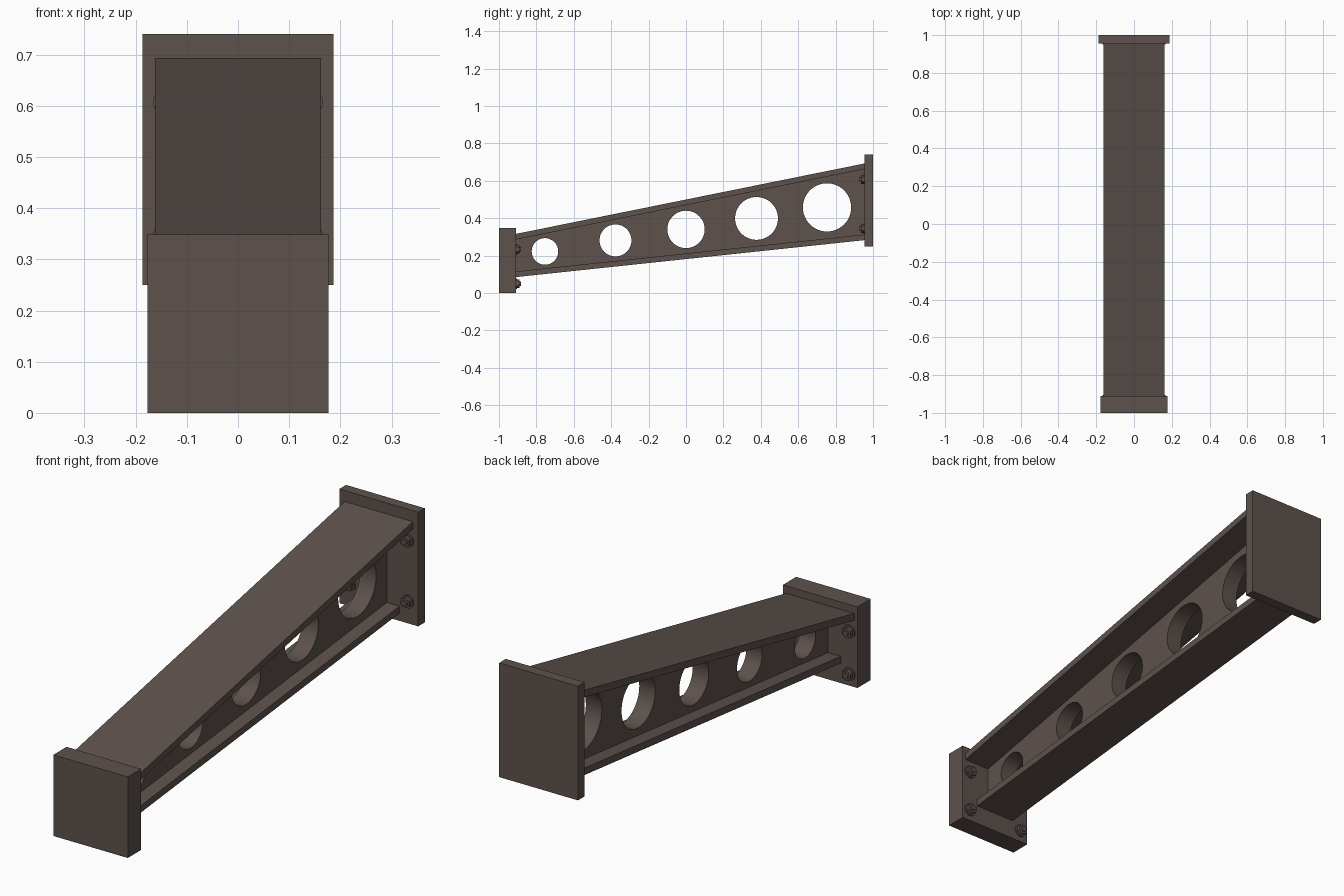
import bpy, bmesh, math
from mathutils import Matrix

if "Cube" in bpy.data.objects:
    bpy.data.objects.remove(bpy.data.objects["Cube"])

# Single dark brown metal colour
COLOUR = (0.11, 0.083, 0.073, 1)
metal = bpy.data.materials.new("dark_brown_metal")
metal.use_nodes = True
metal.diffuse_color = COLOUR
metal.node_tree.nodes["Principled BSDF"].inputs["Base Color"].default_value = COLOUR

FRONT, BACK = -0.91, 0.955      # inner faces of the two end plates
FLANGE = 0.03                   # flange thickness


def add_object(name, mesh):
    mesh.materials.clear()
    mesh.materials.append(metal)
    obj = bpy.data.objects.new(name, mesh)
    bpy.context.collection.objects.link(obj)
    return obj


def finish(name, bm):
    bmesh.ops.recalc_face_normals(bm, faces=bm.faces)
    mesh = bpy.data.meshes.new(name)
    bm.to_mesh(mesh)
    bm.free()
    return add_object(name, mesh)


def prism(name, profile, half_width):
    """Extrude a side profile of (y, z) points across x."""
    bm = bmesh.new()
    face = bm.faces.new([bm.verts.new((-half_width, y, z)) for y, z in profile])
    grown = bmesh.ops.extrude_face_region(bm, geom=[face])["geom"]
    verts = [v for v in grown if isinstance(v, bmesh.types.BMVert)]
    bmesh.ops.translate(bm, vec=(2 * half_width, 0, 0), verts=verts)
    return finish(name, bm)


def top_z(y):
    return 0.316 + (y - FRONT) * 0.202


def bottom_z(y):
    return 0.085 + (y - FRONT) * 0.106


def strip(lower, upper):
    return [(FRONT, lower(FRONT)), (BACK, lower(BACK)),
            (BACK, upper(BACK)), (FRONT, upper(FRONT))]


def under_top(y):
    return top_z(y) - FLANGE


def over_bottom(y):
    return bottom_z(y) + FLANGE


# End plates
prism("front_plate", [(-1, 0), (FRONT, 0), (FRONT, 0.348), (-1, 0.348)], 0.177)
prism("back_plate", [(BACK, 0.25), (1, 0.25), (1, 0.74), (BACK, 0.74)], 0.187)

# Sloping flanges, the lower one narrower
prism("top_flange", strip(under_top, top_z), 0.162)
prism("bottom_flange", strip(bottom_z, over_bottom), 0.098)

# Web: a filled outline with five round holes that grow toward the back
outline = bpy.data.curves.new("web_outline", "CURVE")
outline.dimensions = "2D"
outline.fill_mode = "BOTH"
outline.extrude = 0.038


def add_loop(points):
    spline = outline.splines.new("POLY")
    spline.points.add(len(points) - 1)
    for p, (y, z) in zip(spline.points, points):
        p.co = (y, z, 0, 1)
    spline.use_cyclic_u = True


add_loop(strip(over_bottom, under_top))
SIDES = 48
for i in range(-2, 3):
    y = 0.377 * i
    z, r = 0.34 + 0.156 * y, 0.1 + 0.0385 * y
    angles = [math.tau * k / SIDES for k in range(SIDES)]
    add_loop([(y + r * math.cos(a), z + r * math.sin(a)) for a in angles])

helper = bpy.data.objects.new("web_outline", outline)
bpy.context.collection.objects.link(helper)
bpy.context.view_layer.update()
depsgraph = bpy.context.evaluated_depsgraph_get()
web_mesh = bpy.data.meshes.new_from_object(helper.evaluated_get(depsgraph))
bpy.data.objects.remove(helper)
# Stand the flat outline up in the side plane
web_mesh.transform(Matrix(((0, 0, 1, 0), (1, 0, 0, 0), (0, 1, 0, 0), (0, 0, 0, 1))))
bm = bmesh.new()
bm.from_mesh(web_mesh)
bmesh.ops.remove_doubles(bm, verts=bm.verts, dist=0.0001)
web = finish("web", bm)
smooth_parts = [web]


# Bolts: washer, hexagonal nut and stud tip
def bolt(name, x, y, z, direction):
    bm = bmesh.new()
    for sides, radius, length in ((24, 0.028, 0.006), (6, 0.023, 0.02), (16, 0.012, 0.028)):
        place = (Matrix.Translation((x, y + direction * length / 2, z))
                 @ Matrix.Rotation(math.pi / 2, 4, "X"))
        bmesh.ops.create_cone(bm, cap_ends=True, segments=sides, radius1=radius,
                              radius2=radius, depth=length, matrix=place)
    smooth_parts.append(finish(name, bm))


for side, x in (("left", 0.138), ("right", -0.138)):
    for level, front_z, back_z in (("lower", 0.05, 0.345), ("upper", 0.233, 0.607)):
        bolt(f"front_{level}_{side}_bolt", x, FRONT, front_z, 1)
        bolt(f"back_{level}_{side}_bolt", x, BACK, back_z, -1)

# Smooth the round surfaces, keep the edges sharp
bpy.ops.object.select_all(action="DESELECT")
for part in smooth_parts:
    part.select_set(True)
bpy.context.view_layer.objects.active = web
bpy.ops.object.shade_smooth_by_angle(angle=math.radians(30))
